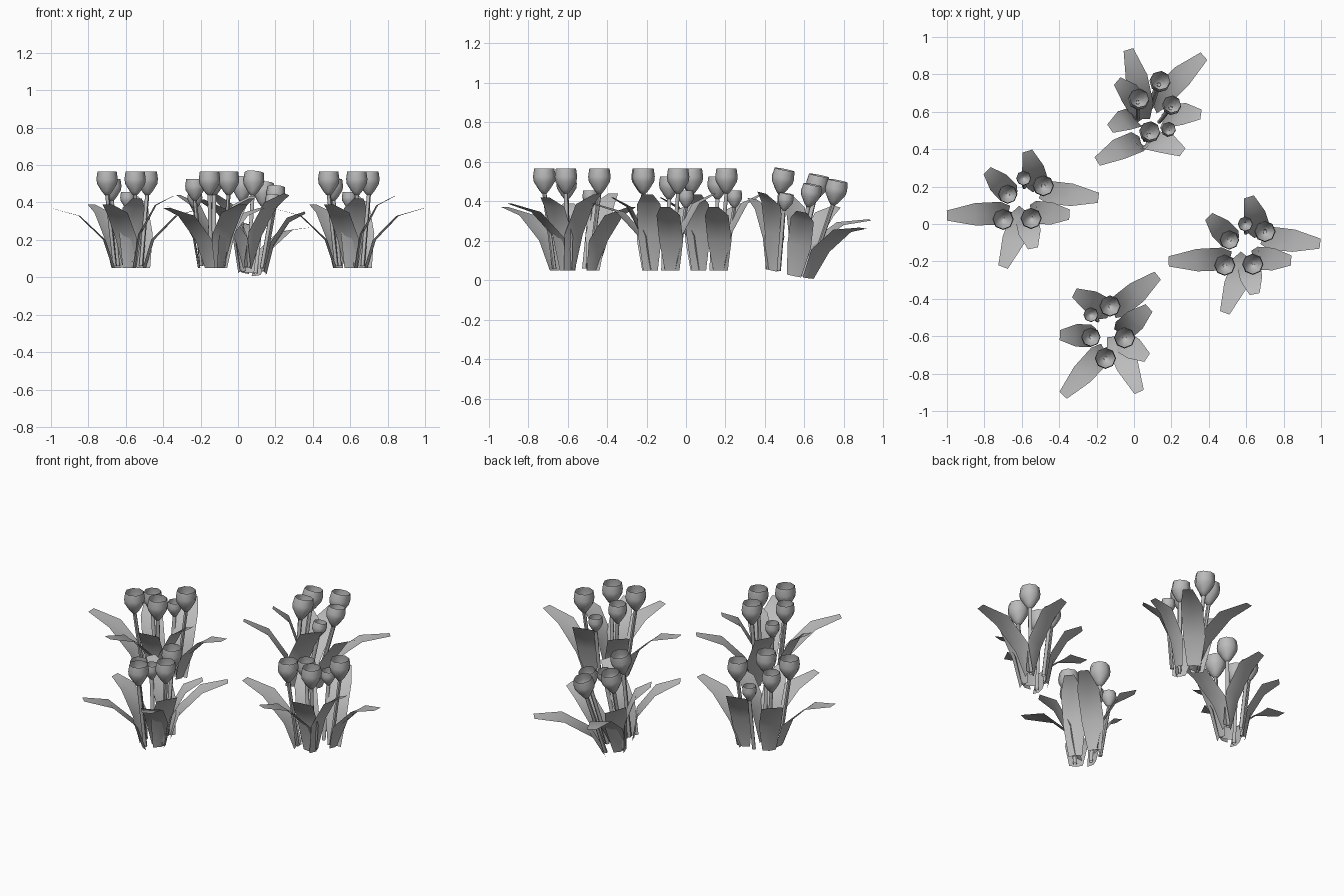
import bpy
import bmesh
from math import radians, cos, sin, pi
from mathutils import Matrix, Vector

if "Cube" in bpy.data.objects:
    bpy.data.objects.remove(bpy.data.objects["Cube"])

grey = bpy.data.materials.new("plain grey")
grey.use_nodes = True
grey.diffuse_color = (0.5, 0.5, 0.5, 1)
grey.node_tree.nodes["Principled BSDF"].inputs["Base Color"].default_value = (0.5, 0.5, 0.5, 1)

# Leaves: base x, base y, tip x, tip y, tip height
LEAVES = [
    (-0.08, -0.05, -0.42, -0.065, 0.32),
    (-0.07, 0.035, -0.205, 0.175, 0.34),
    (0.075, 0.07, 0.01, 0.28, 0.39),
    (0.075, 0.065, 0.39, 0.03, 0.32),
    (0.02, -0.045, 0.235, -0.06, 0.385),
    (0.0, -0.025, -0.12, -0.34, 0.34),
    (0.0, -0.05, 0.04, -0.24, 0.37),
]
# Leaf sections: outward fraction, height fraction, half width
LEAF_SECTIONS = [(0, 0, 0.037), (0.15, 0.47, 0.061), (0.55, 0.87, 0.06), (1, 1, 0.027)]

# Blooms: x, y, top height, radius
BLOOMS = [
    (-0.01, 0.135, 0.405, 0.04),
    (0.095, 0.095, 0.515, 0.057),
    (-0.095, 0.05, 0.475, 0.052),
    (-0.12, -0.085, 0.515, 0.057),
    (0.03, -0.08, 0.515, 0.057),
]
# Open bloom cup in radii: radius, height below the rim
BLOOM_PROFILE = [(0.01, -2.25), (0.22, -2.2), (0.5, -1.85), (0.94, -1.15), (1.0, -0.7), (0.9, 0)]


def loft(bm, rings, closed):
    """Bridge rows of points with quads."""
    rows = [[bm.verts.new(p) for p in ring] for ring in rings]
    for a, b in zip(rows, rows[1:]):
        n = len(a)
        for i in range(n if closed else n - 1):
            j = (i + 1) % n
            bm.faces.new((a[i], a[j], b[j], b[i]))


def circle(centre, radius, sides):
    return [centre + Vector((radius * cos(2 * pi * i / sides), radius * sin(2 * pi * i / sides), 0))
            for i in range(sides)]


def add_leaf(bm, bx, by, tx, ty, height):
    out = Vector((tx - bx, ty - by, 0))
    side = Vector((-out.y, out.x, 0)).normalized()
    fold = out.normalized() * 0.012
    rings = []
    for r, h, w in LEAF_SECTIONS:
        mid = Vector((bx, by, h * height)) + out * r
        rings.append([mid - side * w, mid + fold * (1 - r), mid + side * w])
    loft(bm, rings, False)


def add_stem(bm, x, y, top, radius):
    end = Vector((x, y, top - 2.1 * radius))
    start = Vector((x * 0.65, y * 0.65, 0.01))
    loft(bm, [circle(p, 0.011, 6) for p in (start, end)], True)


def add_bloom(bm, x, y, top, radius):
    loft(bm, [circle(Vector((x, y, top + h * radius)), r * radius, 8)
              for r, h in BLOOM_PROFILE], True)


def add_part(name, builder, table, matrix, angle):
    bm = bmesh.new()
    for row in table:
        builder(bm, *row)
    if builder is add_leaf:
        # upper side of each blade faces the sky
        for f in bm.faces:
            f.normal_update()
            if f.normal.z < 0:
                f.normal_flip()
    mesh = bpy.data.meshes.new(name)
    bm.to_mesh(mesh)
    bm.free()
    mesh.materials.append(grey)
    obj = bpy.data.objects.new(name, mesh)
    bpy.context.collection.objects.link(obj)
    obj.matrix_world = matrix
    bpy.ops.object.select_all(action="DESELECT")
    obj.select_set(True)
    bpy.context.view_layer.objects.active = obj
    bpy.ops.object.shade_smooth_by_angle(angle=radians(angle))


# Clumps: name, position, turn, lean toward the back, lean toward the left
CLUMPS = [
    ("right_clump", (-0.58, 0.11, 0.05), 0, 0, 0),
    ("left_clump", (0.605, -0.135, 0.05), 0, 0, 0),
    ("front_clump", (-0.128, -0.573, 0.05), 45, 0, 0),
    ("back_clump", (0.066, 0.532, 0.03), 218, 11, 4),
]
for name, place, turn, back, left in CLUMPS:
    matrix = (Matrix.Translation(place)
              @ Matrix.Rotation(radians(left), 4, "Y")
              @ Matrix.Rotation(radians(-back), 4, "X")
              @ Matrix.Rotation(radians(turn), 4, "Z"))
    add_part(name + "_leaves", add_leaf, LEAVES, matrix, 40)
    add_part(name + "_stems", add_stem, BLOOMS, matrix, 60)
    add_part(name + "_blooms", add_bloom, BLOOMS, matrix, 50)
